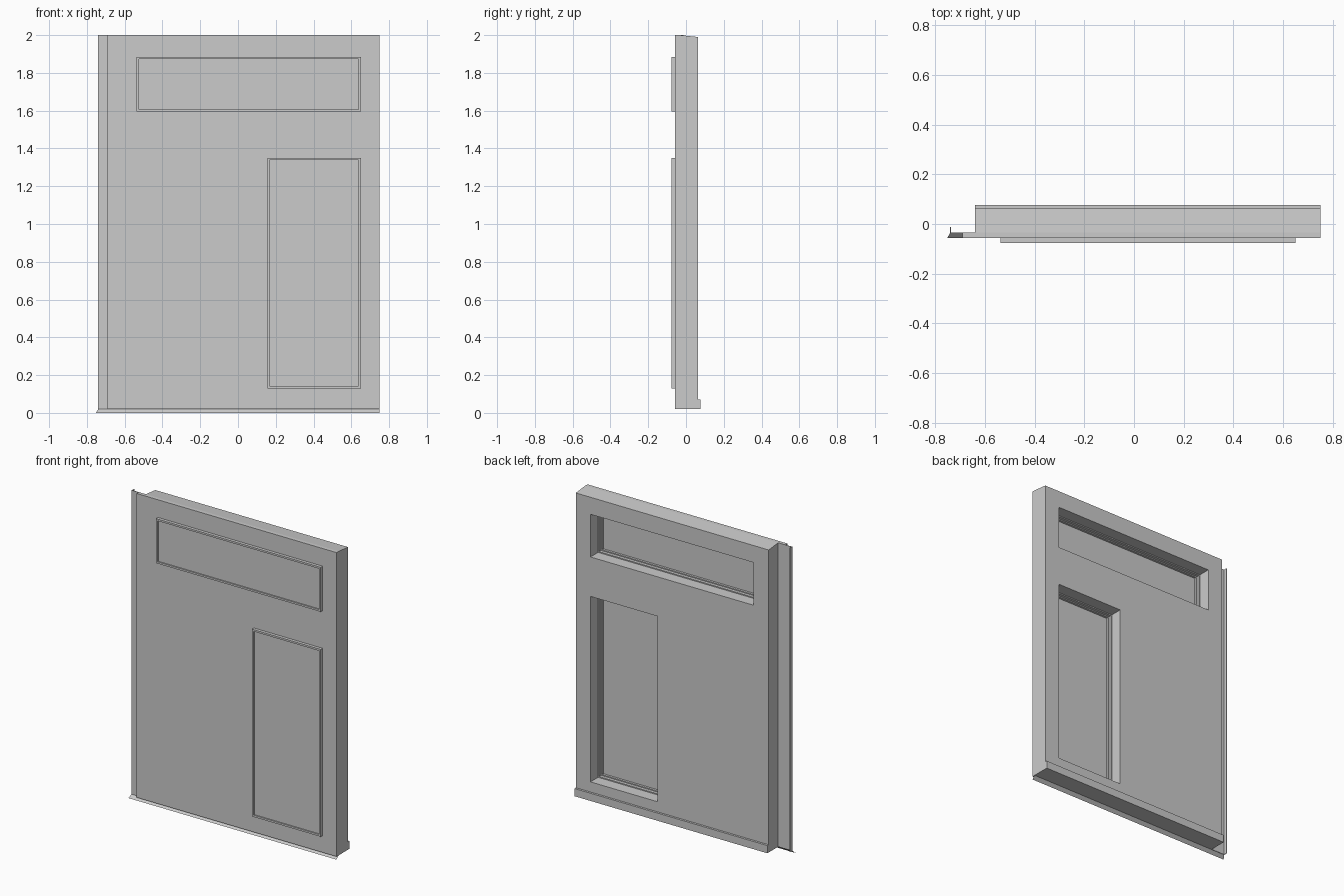
import bpy, bmesh
from mathutils import Vector

if "Cube" in bpy.data.objects:
    bpy.data.objects.remove(bpy.data.objects["Cube"], do_unlink=True)

grey = bpy.data.materials.new("plain_grey")
grey.use_nodes = True
grey.diffuse_color = (0.6, 0.6, 0.6, 1)
grey.node_tree.nodes["Principled BSDF"].inputs["Base Color"].default_value = (0.6, 0.6, 0.6, 1)

FRONT, SKIN, BACK = -0.057, -0.034, 0.063
BASE, TOP = 0.02, 2.0
RIGHT, LEFT = -0.64, 0.75


def finish(name, bm):
    bmesh.ops.recalc_face_normals(bm, faces=bm.faces)
    mesh = bpy.data.meshes.new(name)
    bm.to_mesh(mesh)
    bm.free()
    mesh.materials.append(grey)
    obj = bpy.data.objects.new(name, mesh)
    bpy.context.collection.objects.link(obj)
    return obj


def add_box(bm, x, y, z):
    verts = bmesh.ops.create_cube(bm, size=1)["verts"]
    for v in verts:
        v.co = Vector([(a + b) / 2 + c * (b - a) for (a, b), c in zip((x, y, z), v.co)])
    return verts


def box(name, x, y, z):
    bm = bmesh.new()
    add_box(bm, x, y, z)
    return finish(name, bm)


def ring(name, x, z, inset, width, y):
    """Rectangular frame, shrunk by inset, made of four bars."""
    x0, x1, z0, z1 = x[0] + inset, x[1] - inset, z[0] + inset, z[1] - inset
    bm = bmesh.new()
    for a in ((x0, x0 + width), (x1 - width, x1)):
        add_box(bm, a, y, (z0, z1))
    for b in ((z0, z0 + width), (z1 - width, z1)):
        add_box(bm, (x0 + width, x1 - width), y, b)
    return finish(name, bm)


# Wall: thin front skin and thicker core with a slightly sloping top
skin = box("front_skin", (-0.69, LEFT), (FRONT, SKIN), (BASE, TOP))
core = box("wall_core", (RIGHT, LEFT), (SKIN, BACK), (BASE, TOP))
for v in core.data.vertices:
    if v.co.y > 0 and v.co.z > 1:
        v.co.z -= 0.01

# Windows: opening, stepped frame and recessed pane
windows = {"upper_window": ((-0.537, 0.65), (1.595, 1.885)),
           "tall_window": ((0.155, 0.65), (0.13, 1.35))}
for name, (x, z) in windows.items():
    gap = 0.006
    cutter = box(name + "_cutter", (x[0] + gap, x[1] - gap), (-0.2, 0.2),
                 (z[0] + gap, z[1] - gap))
    cutter.hide_render = True
    cutter.hide_viewport = True
    for wall in (skin, core):
        cut = wall.modifiers.new(name, "BOOLEAN")
        cut.operation = "DIFFERENCE"
        cut.solver = "EXACT"
        cut.object = cutter
    ring(name + "_frame", x, z, 0, 0.012, (-0.077, FRONT))
    ring(name + "_inner_frame", x, z, gap, 0.014, (FRONT, -0.035))
    ring(name + "_back_step", x, z, gap, 0.007, (-0.035, -0.015))
    box(name + "_pane", (x[0] + 0.012, x[1] - 0.012), (-0.069, -0.05),
        (z[0] + 0.012, z[1] - 0.012))

# Skirting along the bottom of the back
box("back_skirting", (RIGHT, LEFT), (BACK, 0.077), (BASE, 0.07))

# Thin sealing flange with a turned lip on the right edge
box("side_flange", (-0.74, RIGHT), (SKIN - 0.003, SKIN), (BASE, TOP))
box("flange_lip", (-0.74, -0.737), (SKIN, -0.012), (BASE, TOP))

# Sloping drip sheet under the front edge
bm = bmesh.new()
bm.faces.new([bm.verts.new(p) for p in ((-0.752, FRONT, 0), (-0.74, -0.037, BASE),
                                        (LEFT, -0.037, BASE), (LEFT, FRONT, 0))])
finish("drip_sheet", bm)
